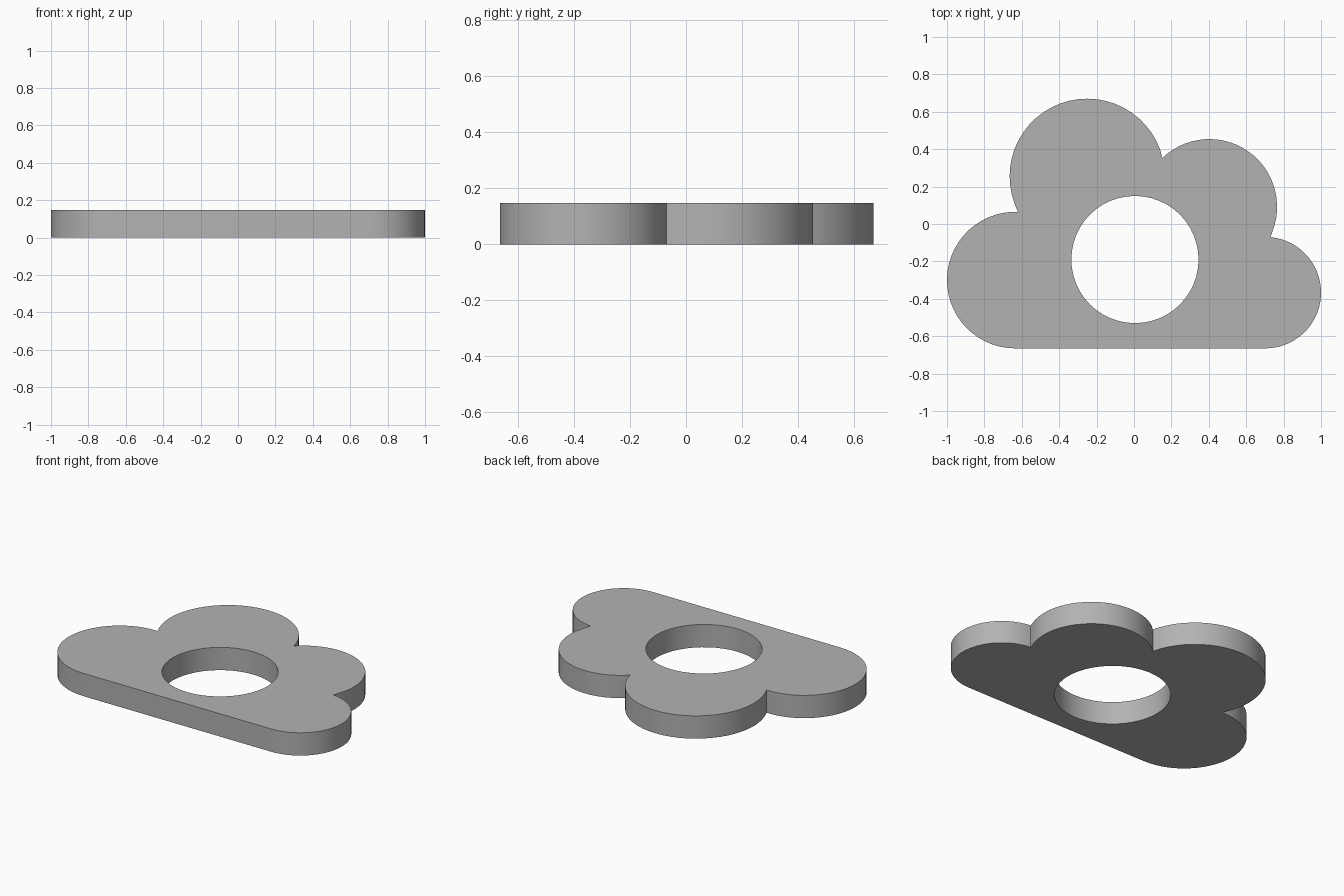
import bpy, bmesh, math
from mathutils import Vector

if "Cube" in bpy.data.objects:
    bpy.data.objects.remove(bpy.data.objects["Cube"])

HEIGHT = 0.147
# Lobes, counter-clockwise from the lower right: centre x, y, radius
LOBES = [(0.702, -0.367, 0.298), (0.403, 0.092, 0.362),
         (-0.25, 0.255, 0.415), (-0.635, -0.30, 0.365)]
# Notches where neighbouring lobes meet
NOTCHES = [(0.73, -0.07), (0.152, 0.352), (-0.62, 0.063)]
HOLE = (0.005, -0.19, 0.34)


def arc(circle, a0, a1, n):
    x, y, r = circle
    return [(x + r * math.cos(a0 + (a1 - a0) * i / n),
             y + r * math.sin(a0 + (a1 - a0) * i / n)) for i in range(n + 1)]


def angle_to(circle, p):
    return math.atan2(p[1] - circle[1], p[0] - circle[0])


# Cloud outline: one arc per lobe, closed by the straight base
outline = []
for i, lobe in enumerate(LOBES):
    a0 = angle_to(lobe, NOTCHES[i - 1]) if i else -math.pi / 2
    a1 = angle_to(lobe, NOTCHES[i]) if i < 3 else 1.5 * math.pi
    while a1 < a0:
        a1 += 2 * math.pi
    pts = arc(lobe, a0, a1, 28)
    if i < 3:
        pts[-1] = NOTCHES[i]
    outline += pts if i == 0 else pts[1:]
hole = arc(HOLE, 0, 2 * math.pi, 48)[:-1]

# Fill between outline and hole, then extrude to thickness
bm = bmesh.new()
edges = []
for loop in (outline, hole):
    vs = [bm.verts.new((x, y, 0)) for x, y in loop]
    edges += [bm.edges.new((vs[i - 1], vs[i])) for i in range(len(vs))]
bmesh.ops.triangle_fill(bm, edges=edges, use_beauty=True, normal=(0, 0, 1))
ext = bmesh.ops.extrude_face_region(bm, geom=bm.faces[:], use_keep_orig=True)
top = [g for g in ext["geom"] if isinstance(g, bmesh.types.BMVert)]
bmesh.ops.translate(bm, verts=top, vec=Vector((0, 0, HEIGHT)))
bmesh.ops.recalc_face_normals(bm, faces=bm.faces[:])

mesh = bpy.data.meshes.new("cloud_plate")
bm.to_mesh(mesh)
bm.free()
plate = bpy.data.objects.new("cloud_plate", mesh)
bpy.context.collection.objects.link(plate)

# Plain grey
grey = bpy.data.materials.new("grey")
grey.diffuse_color = (0.45, 0.45, 0.45, 1)
grey.use_nodes = True
grey.node_tree.nodes["Principled BSDF"].inputs["Base Color"].default_value = grey.diffuse_color
mesh.materials.append(grey)

# Smooth curved walls, crisp rims and notches
bpy.context.view_layer.objects.active = plate
plate.select_set(True)
bpy.ops.object.shade_smooth_by_angle(angle=math.radians(30))
